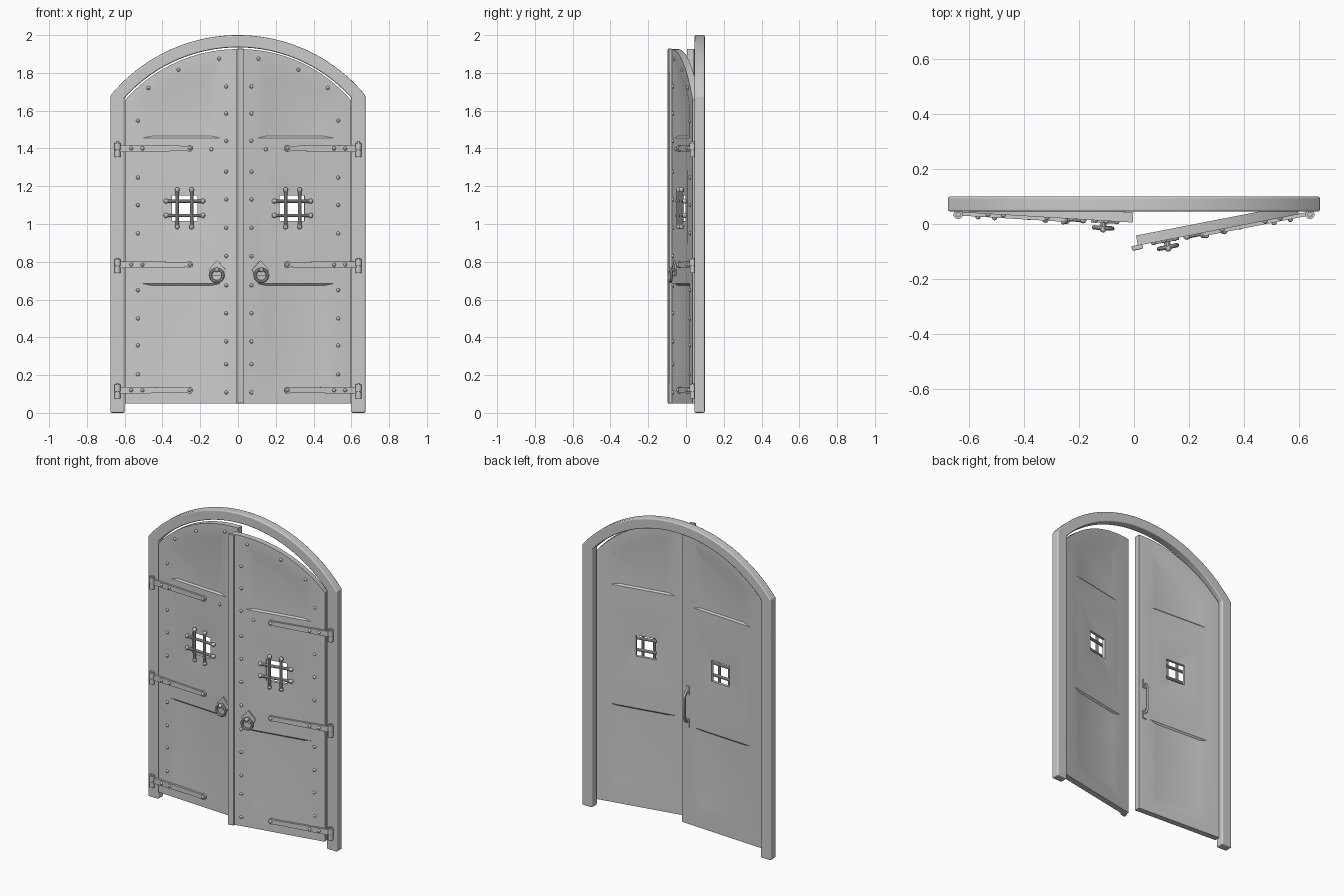
import bpy, bmesh
from math import sin, cos, pi, sqrt, radians, asin
from mathutils import Vector, Matrix

if "Cube" in bpy.data.objects:
    bpy.data.objects.remove(bpy.data.objects["Cube"])

CZ = 1.128                 # centre height of all arch arcs
FRONT, BACK = 0.043, 0.08  # leaf faces when closed
PIVOT = Vector((-0.638, 0.035, 0))


def finish(bm, name, xf=None, mirror=False, bevel=0, angle=35):
    """Place the mesh (drawn as left leaf), optionally mirrored to the right."""
    bmesh.ops.recalc_face_normals(bm, faces=bm.faces)
    if xf:
        bm.transform(xf)
    if mirror:
        bm.transform(Matrix.Scale(-1, 4, (1, 0, 0)))
        bmesh.ops.reverse_faces(bm, faces=bm.faces)
    me = bpy.data.meshes.new(name)
    bm.to_mesh(me)
    bm.free()
    for p in me.polygons:
        p.use_smooth = True
    me.set_sharp_from_angle(angle=radians(angle))
    ob = bpy.data.objects.new(name, me)
    bpy.context.collection.objects.link(ob)
    if bevel:
        m = ob.modifiers.new("bevel", 'BEVEL')
        m.width, m.segments, m.limit_method = bevel, 2, 'ANGLE'
        m.harden_normals = True
    return ob


def arc(r, x0, x1, n=16):
    """Points on the arch of radius r from x0 to x1."""
    a0, a1 = asin(x0 / r), asin(x1 / r)
    return [(r * sin(a0 + (a1 - a0) * i / n), CZ + r * cos(a0 + (a1 - a0) * i / n))
            for i in range(n + 1)]


def rect(x0, x1, z0, z1):
    return [(x0, z0), (x0, z1), (x1, z1), (x1, z0)]


def arched(x0, x1, z0, r):
    return [(x0, z0)] + arc(r, x0, x1) + [(x1, z0)]


def ring(bm, pts, y):
    return [bm.verts.new((x, y, z)) for x, z in pts]


def bridge(bm, a, b):
    for i in range(len(a)):
        j = (i + 1) % len(a)
        bm.faces.new((a[i], a[j], b[j], b[i]))


def prism(bm, pts, y0, y1):
    a, b = ring(bm, pts, y0), ring(bm, pts, y1)
    bm.faces.new(a)
    bm.faces.new(b)
    bridge(bm, a, b)


def tube(bm, pts, r, normal, closed=False, n=10):
    """Round bar along a planar path."""
    pts, nrm, rings = [Vector(p) for p in pts], Vector(normal), []
    k = len(pts)
    for i, p in enumerate(pts):
        q0 = pts[(i - 1) % k] if closed else pts[max(i - 1, 0)]
        q1 = pts[(i + 1) % k] if closed else pts[min(i + 1, k - 1)]
        side = (q1 - q0).normalized().cross(nrm)
        rings.append([bm.verts.new(p + r * (cos(2 * pi * j / n) * nrm + sin(2 * pi * j / n) * side))
                      for j in range(n)])
    for i in range(k if closed else k - 1):
        bridge(bm, rings[i], rings[(i + 1) % k])
    if not closed:
        bm.faces.new(rings[0])
        bm.faces.new(rings[-1])


def ball(bm, x, y, z, r):
    bmesh.ops.create_uvsphere(bm, u_segments=10, v_segments=8, radius=r,
                              matrix=Matrix.Translation((x, y, z)))


# Arched frame
bm = bmesh.new()
outer = [(-0.675, 0)] + arc(0.872, -0.675, 0.675, 40) + [(0.675, 0)]
inner = [(-0.601, 0)] + arc(0.807, -0.601, 0.601, 40) + [(0.601, 0)]
loops = [[ring(bm, pts, y) for pts in (outer, inner)] for y in (0.045, 0.1)]
for (a, b), (c, d) in [loops]:
    for p, q in ((a, b), (c, d), (a, c), (b, d)):
        for i in range(len(p) - 1):
            bm.faces.new((p[i], p[i + 1], q[i + 1], q[i]))
    for i in (0, -1):
        bm.faces.new((a[i], b[i], d[i], c[i]))
finish(bm, "arched_frame", bevel=0.008)


def leaf_panel(bm):
    """Leaf slab with three recessed panels per side and a window hole."""
    panels = [
        (rect(-0.51, -0.09, 0.10, 0.685), rect(-0.46, -0.14, 0.19, 0.675), 0.009),
        (arched(-0.51, -0.09, 1.455, 0.72), arched(-0.455, -0.14, 1.465, 0.67), 0.009),
        (rect(-0.46, -0.13, 0.87, 1.31), rect(-0.35, -0.216, 1.015, 1.15), 0.010)]
    rims, holes = [], []
    for y, s in ((FRONT, 1), (BACK, -1)):
        rim = ring(bm, arched(-0.598, -0.004, 0.05, 0.798), y)
        rims.append(rim)
        edge_loops = [rim]
        for k, (out, inn, depth) in enumerate(panels):
            a, b = ring(bm, out, y), ring(bm, inn, y + s * depth)
            edge_loops.append(a)
            bridge(bm, a, b)
            if k < 2:
                bm.faces.new(b)
            else:
                holes.append(b)
        edges = []
        for lp in edge_loops:
            for i in range(len(lp)):
                pair = (lp[i], lp[(i + 1) % len(lp)])
                edges.append(bm.edges.get(pair) or bm.edges.new(pair))
        bmesh.ops.triangle_fill(bm, edges=edges, use_beauty=True, normal=(0, -s, 0))
    bridge(bm, *rims)
    bridge(bm, *holes)


INNER_STUDS = [1.728, 1.585, 1.44, 1.277, 1.13, 0.98, 0.83, 0.675, 0.527, 0.378, 0.257, 0.108]
OUTER_STUDS = [1.547, 1.246, 1.10, 0.95, 0.65, 0.50, 0.357, 0.204]
EXTRA_STUDS = [(-0.10, 1.875), (-0.315, 1.817), (-0.474, 1.72), (-0.14, 1.395)]

for side, swing, mirror in (("left", 3.4, False), ("right", 11.0, True)):
    xf = (Matrix.Translation(PIVOT) @ Matrix.Rotation(-radians(swing), 4, 'Z')
          @ Matrix.Translation(-PIVOT))

    # Door leaf
    bm = bmesh.new()
    leaf_panel(bm)
    finish(bm, side + "_leaf", xf, mirror)

    # Studs
    bm = bmesh.new()
    for x, z in ([(-0.062, z) for z in INNER_STUDS] + [(-0.53, z) for z in OUTER_STUDS]
                 + EXTRA_STUDS):
        ball(bm, x, FRONT, z, 0.010)
    finish(bm, side + "_studs", xf, mirror)

    # Strap hinges: tapered strap, knuckle, pin and rivets
    for i, z in enumerate((0.12, 0.785, 1.4)):
        bm = bmesh.new()
        tip = [(-0.257 + 0.018 * cos(t), z + 0.018 * sin(t))
               for t in [radians(a) for a in range(-130, 131, 26)]]
        prism(bm, [(-0.63, z + 0.018), (-0.63, z - 0.018)] + tip, 0.031, FRONT + 0.002)
        for z0, z1, r in ((z - 0.008, z + 0.03, 0.017), (z - 0.045, z - 0.01, 0.015),
                          (z - 0.02, z + 0.036, 0.009)):
            tube(bm, [(PIVOT.x, PIVOT.y, z0), (PIVOT.x, PIVOT.y, z1)], r, (1, 0, 0), n=16)
        for x in (-0.565, -0.505, -0.255):
            ball(bm, x, 0.031, z, 0.010)
        finish(bm, f"{side}_hinge_{i + 1}", xf, mirror)

    # Window grille with ball ends
    bm = bmesh.new()
    cx, cz, h = -0.283, 1.083, 0.098
    for d in (-0.038, 0.038):
        tube(bm, [(cx + d, 0.034, cz - h), (cx + d, 0.034, cz + h)], 0.009, (1, 0, 0))
        tube(bm, [(cx - h, 0.042, cz + d), (cx + h, 0.042, cz + d)], 0.009, (0, 0, 1))
        for e in (-h, h):
            ball(bm, cx + d, 0.036, cz + e, 0.013)
            ball(bm, cx + e, 0.042, cz + d, 0.013)
    finish(bm, side + "_grille", xf, mirror)

    # Ring knocker on a diamond plate
    bm = bmesh.new()
    hx = -0.11
    prism(bm, [(hx, 0.808), (hx + 0.045, 0.758), (hx + 0.03, 0.725),
               (hx - 0.03, 0.725), (hx - 0.045, 0.758)], 0.035, FRONT + 0.002)
    tube(bm, [(hx + 0.033 * cos(2 * pi * k / 24), 0.017, 0.728 + 0.033 * sin(2 * pi * k / 24))
              for k in range(24)], 0.008, (0, 1, 0), closed=True)
    tube(bm, [(hx, FRONT, 0.757), (hx, 0.012, 0.757)], 0.011, (1, 0, 0))
    ball(bm, hx, 0.012, 0.757, 0.012)
    finish(bm, side + "_ring_knocker", xf, mirror)

    if side == "right":
        # Cover strip over the seam
        bm = bmesh.new()
        prism(bm, rect(-0.020, 0.020, 0.05, 1.928), 0.028, FRONT + 0.002)
        finish(bm, "cover_strip", xf, mirror, bevel=0.004).data.transform(
            Matrix.Translation((0, 0, 0)))
    else:
        # Pull handle on the back
        bm = bmesh.new()
        tube(bm, [(-0.045, 0.078, 0.71), (-0.045, 0.10, 0.72), (-0.045, 0.112, 0.745),
                  (-0.045, 0.112, 0.875), (-0.045, 0.10, 0.90), (-0.045, 0.078, 0.91)],
             0.009, (1, 0, 0))
        for z0 in (0.675, 0.885):
            prism(bm, rect(-0.058, -0.032, z0, z0 + 0.055), BACK - 0.002, BACK + 0.006)
        finish(bm, "pull_handle", xf, mirror)
